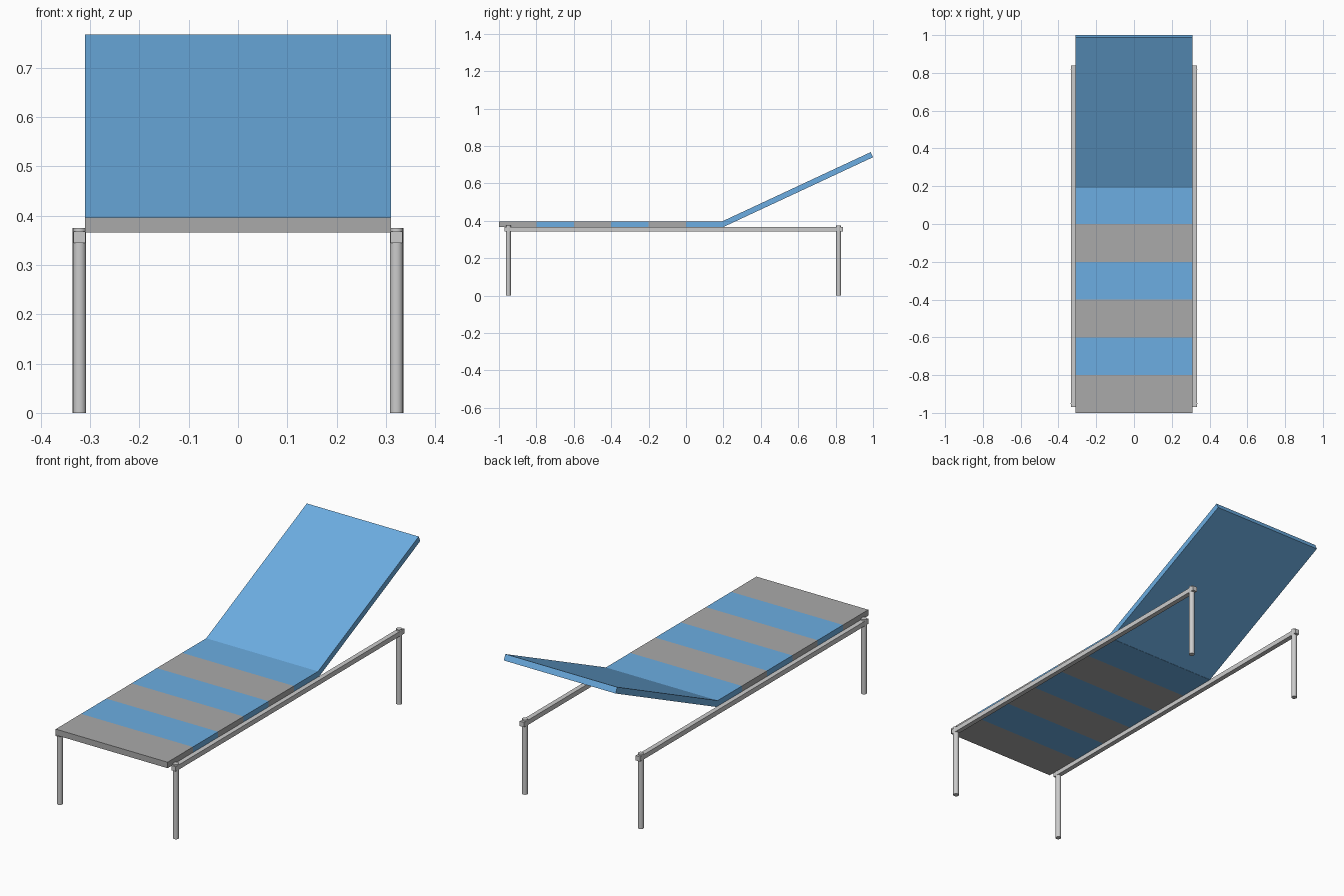
import bpy, math
from mathutils import Matrix, Vector

if "Cube" in bpy.data.objects:
    bpy.data.objects.remove(bpy.data.objects["Cube"])

blue = bpy.data.materials.new("blue_fabric")
blue.diffuse_color = (0.15, 0.42, 0.76, 1)
blue.use_nodes = True
blue.node_tree.nodes["Principled BSDF"].inputs["Base Color"].default_value = blue.diffuse_color


def prism(name, x0, x1, profile, mat=None):
    """Extrude a (y, z) profile along x."""
    n = len(profile)
    verts = [(x, y, z) for x in (x0, x1) for y, z in profile]
    faces = [tuple(reversed(range(n))), tuple(range(n, 2 * n))]
    faces += [(i, (i + 1) % n, n + (i + 1) % n, n + i) for i in range(n)]
    mesh = bpy.data.meshes.new(name)
    mesh.from_pydata(verts, [], faces)
    if mat:
        mesh.materials.append(mat)
    obj = bpy.data.objects.new(name, mesh)
    bpy.context.collection.objects.link(obj)
    return obj


def rect(y0, y1, z0, z1):
    return [(y0, z0), (y1, z0), (y1, z1), (y0, z1)]


HALF = 0.31

# Striped seat: one object, alternating grey and blue bands
grey = bpy.data.materials.new("grey_fabric")
ys = [-1 + 0.2 * i for i in range(7)]
outline = [(y, 0.366) for y in ys] + [(y, 0.396) for y in reversed(ys)]
n = len(outline)
verts = [(x, y, z) for x in (-HALF, HALF) for y, z in outline]
faces, bands = [], []
for i in range(6):
    j = n - 1 - i
    faces += [(i, i + 1, n + i + 1, n + i),
              (j - 1, j, n + j, n + j - 1),
              (i, j, j - 1, i + 1),
              (n + i, n + i + 1, n + j - 1, n + j)]
    bands += [i % 2] * 4
faces += [(0, n, 2 * n - 1, n - 1), (6, 7, n + 7, n + 6)]
bands += [0, 1]
mesh = bpy.data.meshes.new("seat")
mesh.from_pydata(verts, [], faces)
grey.diffuse_color = (0.4, 0.4, 0.4, 1)
grey.use_nodes = True
grey.node_tree.nodes["Principled BSDF"].inputs["Base Color"].default_value = grey.diffuse_color
mesh.materials.append(grey)
mesh.materials.append(blue)
for poly, band in zip(mesh.polygons, bands):
    poly.material_index = band
bpy.context.collection.objects.link(bpy.data.objects.new("seat", mesh))

# Reclined backrest
a = math.radians(25)
along = Vector((math.cos(a), math.sin(a))) * 0.883
up = Vector((-math.sin(a), math.cos(a))) * 0.03
base = Vector((0.2, 0.367))
prism("backrest", -HALF, HALF,
      [tuple(p) for p in (base, base + along, base + along + up, base + up)], blue)

# Side rails and round legs
for side, sx in (("left", -1), ("right", 1)):
    cx = sx * 0.3215
    prism(f"{side}_rail", cx - 0.012, cx + 0.012, rect(-0.97, 0.84, 0.344, 0.368))
    for end, y in (("front", -0.95), ("back", 0.816)):
        bpy.ops.mesh.primitive_cylinder_add(vertices=16, radius=0.0137, depth=0.375,
                                            location=(cx, y, 0.1875))
        bpy.context.object.name = f"{end}_{side}_leg"
        bpy.ops.object.shade_smooth_by_angle()
